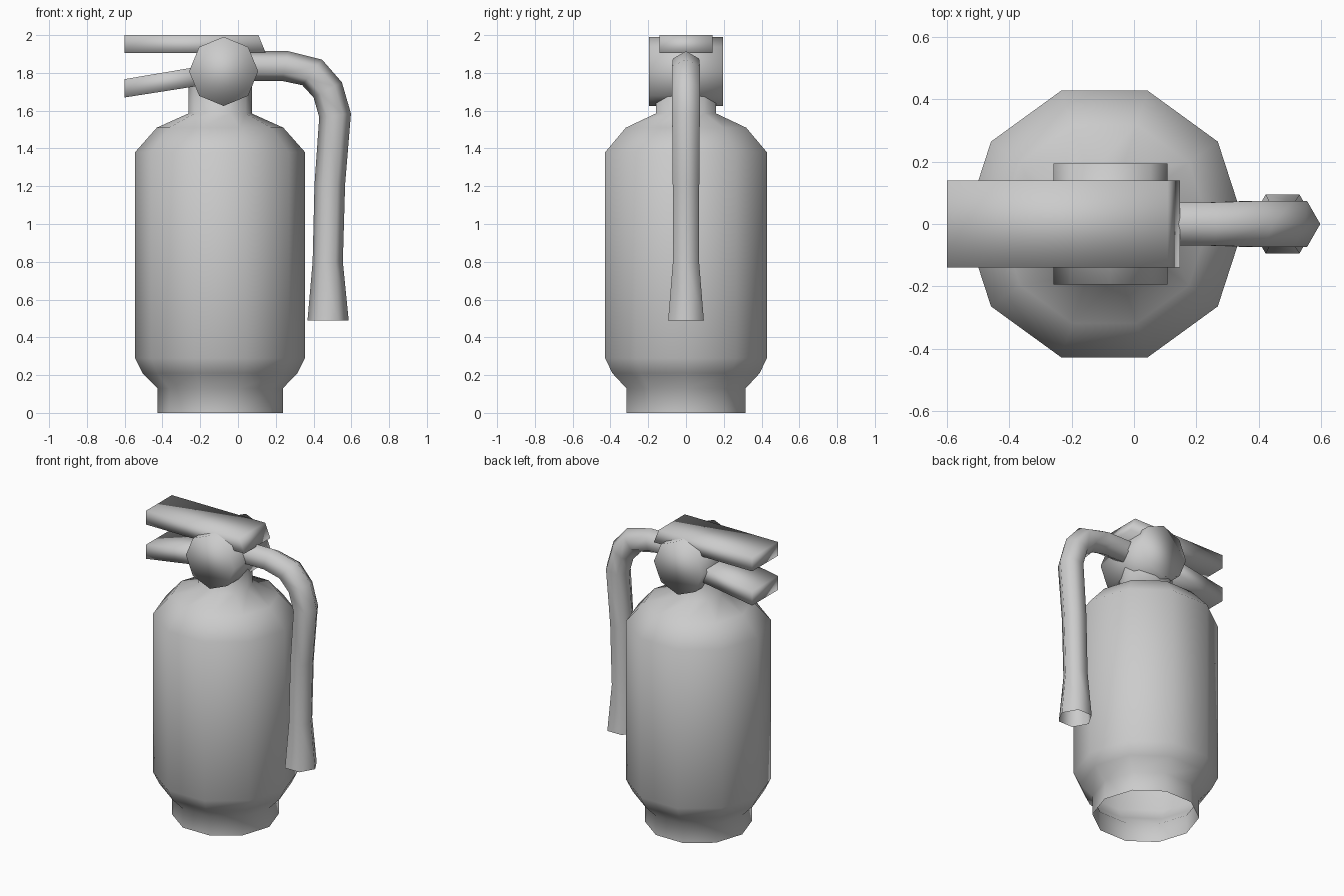
import bpy, bmesh
from math import cos, sin, pi
from mathutils import Vector

if "Cube" in bpy.data.objects:
    bpy.data.objects.remove(bpy.data.objects["Cube"])


def make(name, rings, caps=False):
    """Skin a list of equal-length vertex rings, smooth shaded."""
    bm = bmesh.new()
    rows = [[bm.verts.new(p) for p in ring] for ring in rings]
    n = len(rows[0])
    for a, b in zip(rows, rows[1:]):
        for i in range(n):
            j = (i + 1) % n
            bm.faces.new((a[i], a[j], b[j], b[i]))
    if caps:
        bm.faces.new(rows[0][::-1])
        bm.faces.new(rows[-1])
    bmesh.ops.recalc_face_normals(bm, faces=bm.faces)
    for f in bm.faces:
        f.smooth = True
    me = bpy.data.meshes.new(name)
    bm.to_mesh(me)
    bm.free()
    ob = bpy.data.objects.new(name, me)
    bpy.context.collection.objects.link(ob)
    return ob


def extrude_y(name, outline, half):
    """Extrude an (x, z) outline symmetrically along y."""
    return make(name, [[(x, y, z) for x, z in outline] for y in (-half, half)], caps=True)


# Tank: ten-sided lathe with an open foot ring and a neck
CX = -0.095
profile = [(0.332, 0), (0.332, 0.13), (0.41, 0.21), (0.45, 0.29), (0.45, 1.38),
           (0.335, 1.51), (0.168, 1.585), (0.168, 1.76)]
make("tank", [[(CX + r * cos(i * pi / 5), r * sin(i * pi / 5), z) for i in range(10)]
              for r, z in profile])

# Valve: eight-sided drum lying along y
extrude_y("valve", [(-0.076 + 0.183 * cos(i * pi / 4), 1.808 + 0.183 * sin(i * pi / 4))
                    for i in range(8)], 0.195)

# Squeeze lever and carrying handle
extrude_y("top_lever", [(-0.6, 1.905), (0.147, 1.905), (0.108, 2.0), (-0.6, 2.0)], 0.14)
extrude_y("lower_handle", [(-0.6, 1.67), (-0.12, 1.745), (-0.12, 1.848), (-0.6, 1.767)], 0.14)

# Hose: six-sided tube, given as outer and inner bend points (x, z)
bends = [((0.04, 1.915), (0.04, 1.757)), ((0.265, 1.915), (0.235, 1.757)),
         ((0.445, 1.87), (0.34, 1.735)), ((0.55, 1.75), (0.40, 1.67)),
         ((0.598, 1.585), (0.43, 1.565)), ((0.567, 1.21), (0.405, 1.21)),
         ((0.555, 0.80), (0.395, 0.80)), ((0.586, 0.49), (0.368, 0.49))]
rings = []
for (ox, oz), (ix, iz) in bends:
    o, i = Vector((ox, 0, oz)), Vector((ix, 0, iz))
    c, u = (o + i) / 2, (o - i) / 2
    v = Vector((0, u.length, 0))
    rings.append([c + u * cos(k * pi / 3) + v * sin(k * pi / 3) for k in range(6)])
make("hose", rings)
